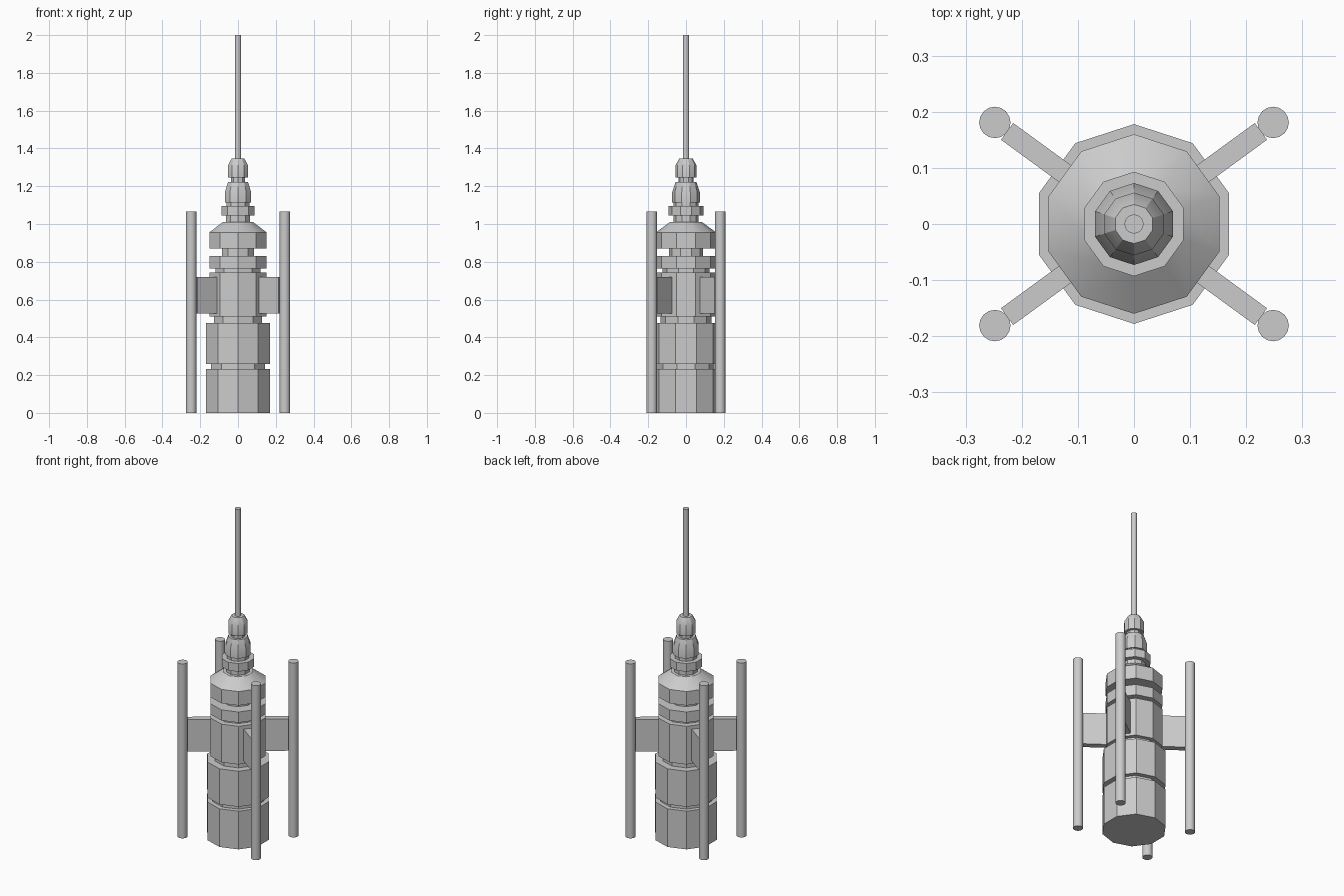
import bpy, bmesh, math
from mathutils import Matrix

if "Cube" in bpy.data.objects:
    bpy.data.objects.remove(bpy.data.objects["Cube"])


def finish(name, bm):
    bmesh.ops.recalc_face_normals(bm, faces=bm.faces)
    mesh = bpy.data.meshes.new(name)
    bm.to_mesh(mesh)
    bm.free()
    ob = bpy.data.objects.new(name, mesh)
    bpy.context.collection.objects.link(ob)
    bpy.ops.object.select_all(action='DESELECT')
    ob.select_set(True)
    bpy.context.view_layer.objects.active = ob
    bpy.ops.object.shade_smooth_by_angle(angle=math.radians(30))
    return ob


def lathe(name, profile, sides, centre=(0, 0), cap_bottom=True, cap_top=True):
    """Stack of polygon rings from (radius, z) pairs, one corner facing the back."""
    bm = bmesh.new()
    rings = []
    for r, z in profile:
        angles = [math.pi / 2 + math.tau * i / sides for i in range(sides)]
        rings.append([bm.verts.new((centre[0] + r * math.cos(a),
                                    centre[1] + r * math.sin(a), z)) for a in angles])
    for lo, hi in zip(rings, rings[1:]):
        for i in range(sides):
            j = (i + 1) % sides
            bm.faces.new((lo[i], lo[j], hi[j], hi[i]))
    if cap_bottom:
        bm.faces.new(rings[0])
    if cap_top:
        bm.faces.new(rings[-1])
    return finish(name, bm)


# Ten-sided hull with recessed grooves and a sloped shoulder
lathe("hull", [
    (.178, 0), (.178, .233), (.15, .233), (.15, .26),
    (.178, .26), (.178, .477), (.134, .477), (.134, .51),
    (.16, .51), (.16, .743), (.125, .743), (.125, .765),
    (.16, .765), (.16, .83), (.09, .83), (.09, .87),
    (.16, .87), (.16, .955), (.085, 1.01), (.066, 1.01)], 10, cap_top=False)

# Stepped nose
lathe("nose", [
    (.066, 1.01), (.066, 1.045), (.093, 1.045), (.093, 1.095),
    (.065, 1.095), (.065, 1.115), (.073, 1.115), (.073, 1.17), (.055, 1.222),
    (.04, 1.222), (.04, 1.245), (.056, 1.245), (.056, 1.31),
    (.035, 1.347)], 10, cap_bottom=False)

# Antenna
lathe("antenna", [(.017, 1.34), (.017, 2.0)], 16, cap_bottom=False)

# Four fins, each carrying an upright rod
for sx, sy, label in ((1, 1, "back_right"), (-1, 1, "back_left"),
                      (1, -1, "front_right"), (-1, -1, "front_left")):
    bm = bmesh.new()
    bmesh.ops.create_cube(bm, size=1)
    angle = math.atan2(sy * .181, sx * .248)
    bm.transform(Matrix.Rotation(angle, 4, 'Z')
                 @ Matrix.Translation((.212, 0, .623))
                 @ Matrix.Diagonal((.136, .037, .195, 1)))
    finish("fin_" + label, bm)
    lathe("rod_" + label, [(.028, 0), (.028, 1.065)], 16, (sx * .248, sy * .181))
